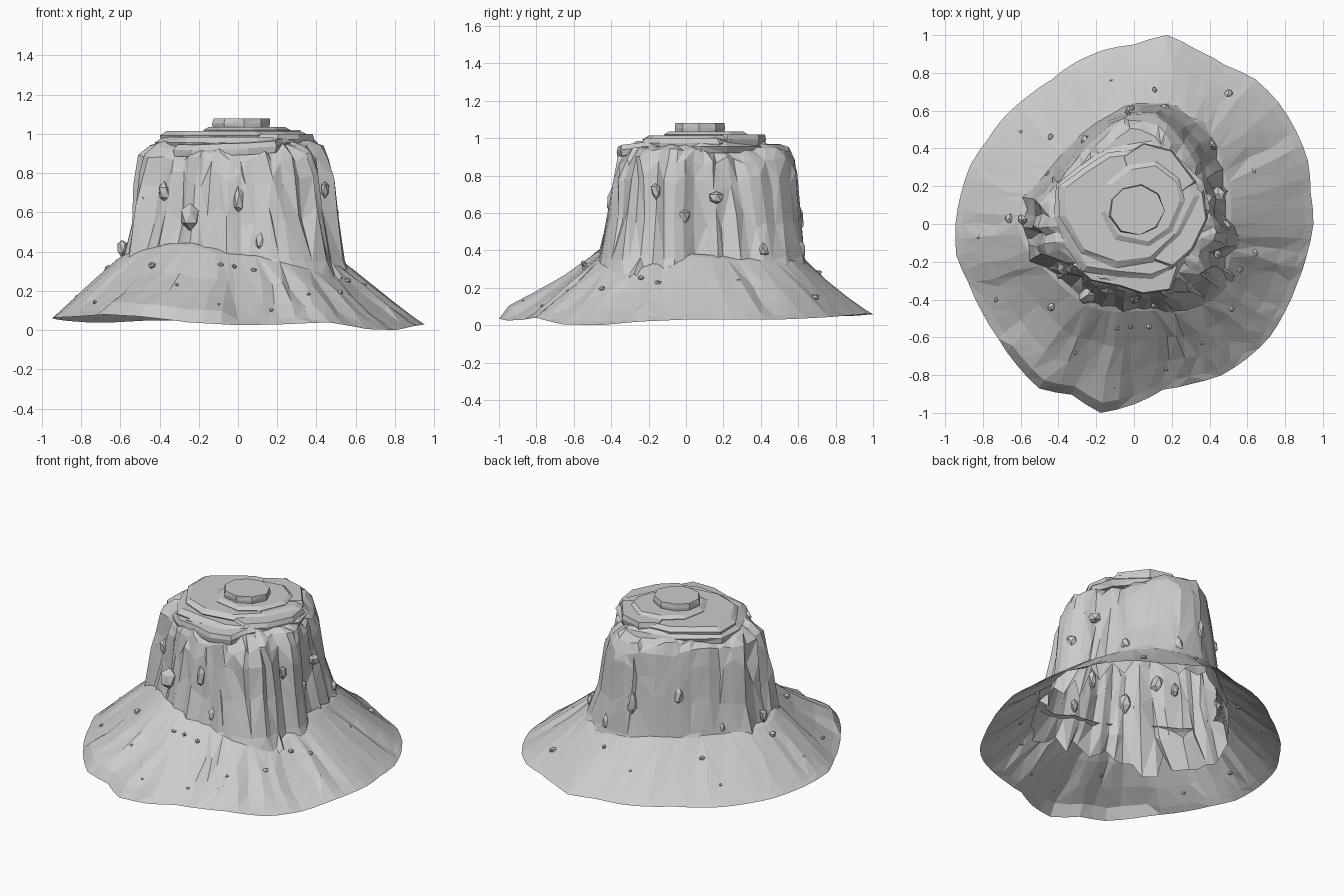
import bpy, bmesh, random
from math import sin, cos, tau, degrees, radians
from mathutils import Vector, Matrix

random.seed(5)
cube = bpy.data.objects.get("Cube")
if cube:
    bpy.data.objects.remove(cube)

stone = bpy.data.materials.new("grey_stone")
stone.use_nodes = True
GREY = (0.6, 0.6, 0.6, 1)
stone.diffuse_color = GREY
stone.node_tree.nodes["Principled BSDF"].inputs["Base Color"].default_value = GREY

# Plan outlines: evenly spaced radii and heights, counter-clockwise from +x
RIM = [.95, .95, .98, .99, 1, 1, .97, .98, 1.016, .95, .935, .91,
       .88, .88, .89, .895, .92, .93, .945, .955, .93, .93, .94, .97,
       1.005, .962, 1.015, .955, .89, .9, .925, .93, .935, .924, .92, .93]
RIM_Z = [.03, .03, .03, .04, .05, .06, .055, .05, .05, .04, .04, .05,
         .06, .065, .07, .08, .07, .04, .025, .03, .04, .005, 0, .02]
BASE = [.51, .53, .55, .61, .65, .65, .64, .6, .55, .53, .53, .58,
        .62, .58, .52, .5, .5, .48, .46, .47, .54, .57, .56, .53]
BASE_Z = [.37, .36, .35, .34, .34, .34, .35, .36, .36, .36, .36, .36,
          .36, .39, .41, .43, .43, .4, .38, .37, .33, .3, .29, .33]
# How strongly the wall leans inward at each bearing
LEAN = [.75, 1, 1.5, 1.95, 1.7, 1, .7, .8, .9, 1, 1, 1.1,
        1.28, 1.3, 1.3, 1.4, 1.35, 1.3, 1.25, 1.25, 1.5, 1.7, 1.4, 1]


def sample(table, a):
    """Interpolate an evenly spaced table at angle a."""
    n = len(table)
    f = a / tau % 1 * n
    i = int(f)
    return table[i % n] + (table[(i + 1) % n] - table[i % n]) * (f - i)


def polar(r, a, z):
    return Vector((r * cos(a), r * sin(a), z))


def finish(bm, name, outward=True):
    if outward:
        bmesh.ops.recalc_face_normals(bm, faces=bm.faces)
    mesh = bpy.data.meshes.new(name)
    bm.to_mesh(mesh)
    bm.free()
    mesh.materials.append(stone)
    obj = bpy.data.objects.new(name, mesh)
    bpy.context.collection.objects.link(obj)


def loft(name, rings, top=False, bottom=False):
    """Join closed rings of points, listed upward, into faceted walls."""
    bm = bmesh.new()
    loops = [[bm.verts.new(p) for p in ring] for ring in rings]
    n = len(loops[0])
    for lo, hi in zip(loops, loops[1:]):
        for i in range(n):
            j = (i + 1) % n
            if random.random() < .5:
                tris = (lo[i], lo[j], hi[j]), (lo[i], hi[j], hi[i])
            else:
                tris = (lo[i], lo[j], hi[i]), (lo[j], hi[j], hi[i])
            for t in tris:
                bm.faces.new(t)
    if top:
        bm.faces.new(loops[-1])
    if bottom:
        bm.faces.new(loops[0][::-1])
    finish(bm, name, top and bottom)


# Sloping skirt of scree, an open shell with a steep lip at the front right
def skirt_point(a, t, ridge=0.0):
    r0, r1 = sample(RIM, a), sample(BASE, a)
    z0, z1 = sample(RIM_Z, a), sample(BASE_Z, a)
    lift = ridge * 4 * t * (1 - t)
    if 0 < t < .6 and 222 < degrees(a) % 360 < 266:
        lift += .045 * (1 - t / .6)
    return polar(r0 + (r1 - r0) * t, a, z0 + (z1 - z0) * t ** 1.08 + lift)


N = 72
angles = [tau * i / N for i in range(N)]
ridges = [random.uniform(-.018, .014) * (.4 if 30 < degrees(a) < 170 else 1) for a in angles]
skirt_rings = []
for t in (0, .1, .35, .65, 1):
    wob = .025 if t > .1 else 0
    skirt_rings.append([skirt_point(a + random.uniform(-wob, wob), t, k)
                        for a, k in zip(angles, ridges)])
skirt_rings.append([polar(sample(BASE, a) - .03, a, sample(BASE_Z, a) + .015) for a in angles])
loft("scree_skirt", skirt_rings)

# Column with broad flutes and ragged lower ends hidden under the skirt
M = 56
col_angles = [tau * (i + random.uniform(-.35, .35)) / M for i in range(M)]


def roughness(a):
    d = degrees(a) % 360
    return .25 if 40 < d < 165 or 265 < d < 298 else 1


flutes = [random.choice((-.035, -.02, -.01, 0, .015, .03)) * roughness(a) for a in col_angles]


def wall_radius(a, inset):
    return sample(BASE, a) - inset * sample(LEAN, a)


def column_ring(z, inset, depth, jitter):
    ring = []
    for a, f in zip(col_angles, flutes):
        r = wall_radius(a, inset) + f * depth + random.uniform(-.012, .012) * roughness(a)
        ring.append(polar(r, a + random.uniform(-.025, .025), z + random.uniform(-jitter, jitter)))
    return ring


loft("mesa_column", [
    column_ring(.2, -.04, .8, .09), column_ring(.36, .005, 1, .02),
    column_ring(.58, .04, 1, .06), column_ring(.77, .06, .9, .05),
    column_ring(.88, .08, .7, .025), column_ring(.94, .12, .5, .015),
    column_ring(.965, .18, .2, .008)], top=True)


# Stacked cap slabs with chipped, sloping edges
def slab(name, z0, z1, outline, taper=.95, lean=(0, 0)):
    pts = [Vector(p) for p in outline]
    mid = sum(pts, Vector((0, 0))) / len(pts)
    rings = []
    for k, z in ((.96, z0), (1, z0 + (z1 - z0) * .55), (taper, z1)):
        ring = []
        for p in pts:
            q = mid + (p - mid) * (k + random.uniform(-.02, .02))
            ring.append(Vector((*q, z + (q - mid).dot(Vector(lean)))))
        rings.append(ring)
    loft(name, rings, True, True)


slab("cap_lower_slab", .92, .985,
     [(.41, .08), (.36, .22), (.24, .35), (.1, .45), (-.12, .42), (-.3, .3), (-.42, .21),
      (-.43, .04), (-.36, -.12), (-.27, -.25), (-.1, -.28), (.1, -.3), (.25, -.24), (.34, -.08)], .9)
slab("cap_front_ledge", .9, .96,
     [(.2, -.35), (.25, -.22), (.1, -.12), (-.2, -.12), (-.33, -.22), (-.24, -.3),
      (-.08, -.33), (.05, -.37)], .93, (.06, .1))
slab("cap_left_ledge", .94, 1.0,
     [(.31, -.14), (.39, .03), (.37, .18), (.28, .25), (.1, .1), (.1, -.2), (.2, -.24)], .92)
slab("cap_back_slab", .96, 1.02,
     [(.33, .22), (.2, .39), (.05, .43), (-.06, .36), (0, .15), (.2, .12)], .94)
slab("cap_middle_slab", .965, 1.015,
     [(.36, .15), (.31, .24), (.2, .37), (.05, .4), (-.14, .38), (-.27, .3), (-.4, .2),
      (-.4, .04), (-.28, -.16), (-.1, -.23), (.1, -.2), (.25, -.06)], .9)
slab("cap_upper_slab", 1.0, 1.035,
     [(.27, .12), (.24, .24), (.12, .33), (-.03, .31), (-.15, .22), (-.18, .06),
      (-.1, -.08), (.08, -.12), (.2, -.04)], .88)
slab("cap_top_disc", 1.02, 1.08,
     [(.165, .07), (.13, .16), (.04, .21), (-.06, .19), (-.12, .13), (-.13, .04),
      (-.07, -.04), (.03, -.06), (.12, -.02)], .97)


# Loose stones
def rock(name, pos, size):
    bm = bmesh.new()
    bmesh.ops.create_icosphere(bm, subdivisions=1, radius=1)
    for v in bm.verts:
        v.co *= random.uniform(.75, 1.1)
    bmesh.ops.dissolve_limit(bm, angle_limit=radians(22), verts=bm.verts, edges=bm.edges)
    turn = Matrix.Rotation(random.uniform(0, tau), 4, "Z")
    bmesh.ops.transform(bm, verts=bm.verts,
                        matrix=Matrix.Translation(pos) @ turn @ Matrix.Diagonal((*size, 1)))
    finish(bm, name)


# Pebbles on the skirt: x, y, radius
PEBBLES = [(.5, .69, .03), (.11, .71, .018), (-.12, .76, .012), (-.44, .46, .022),
           (-.6, .49, .012), (-.66, .03, .03), (-.82, -.07, .018), (-.73, -.4, .018),
           (-.44, -.44, .03), (-.31, -.68, .014), (-.09, -.55, .02), (-.02, -.54, .018),
           (.08, -.54, .02), (.17, -.77, .013), (.36, -.63, .014), (.52, -.45, .02),
           (.64, -.15, .022), (.63, .28, .02), (-.1, -.87, .01), (.56, -.24, .022)]
for i, (x, y, s) in enumerate(PEBBLES):
    a = -Vector((1, 0)).angle_signed(Vector((x, y)))
    r0, r1 = sample(RIM, a), sample(BASE, a)
    t = min(1, (r0 - Vector((x, y)).length) / (r0 - r1))
    rock(f"pebble_{i + 1}", Vector((x, y, skirt_point(a, t).z)), (s, s * .8, s * .7))

# Stones stuck in the column: angle, height, half width, half height
LODGED = [(270, .66, .035, .08), (285, .45, .03, .045), (237, .58, .06, .07),
          (212, .7, .045, .06), (20, .68, .045, .04), (358, .58, .05, .05),
          (92, .57, .035, .08), (75, .4, .035, .06), (120, .62, .04, .07),
          (178, .42, .035, .05), (200, .66, .03, .05), (150, .38, .03, .05),
          (340, .72, .03, .05), (45, .4, .03, .04)]
for i, (deg, z, w, h) in enumerate(LODGED):
    a = radians(deg)
    r = wall_radius(a, .14 * (z - .36)) - .012
    rock(f"lodged_stone_{i + 1}", polar(r, a, z), (w, w * .8, h))
